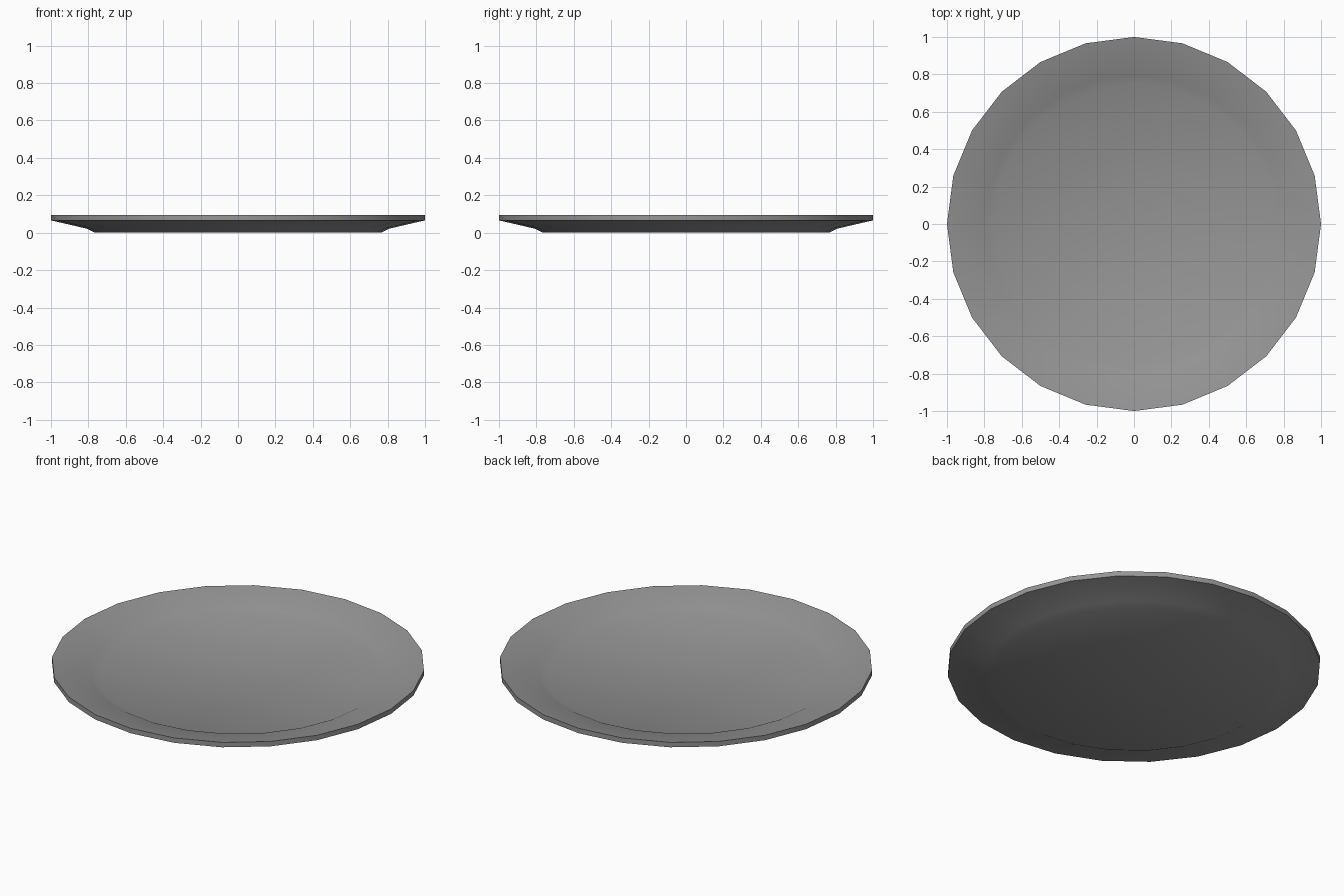
import bpy, bmesh, math

if "Cube" in bpy.data.objects:
    bpy.data.objects.remove(bpy.data.objects["Cube"])

SIDES = 24
# Plate cross-section (radius, height): underside, rim, then inner surface
profile = [(0.765, 0.0), (0.81, 0.022), (1.0, 0.066), (1.0, 0.095),
           (0.795, 0.051), (0.752, 0.030)]

bm = bmesh.new()
rings = [[bm.verts.new((r * math.cos(2 * math.pi * i / SIDES),
                        r * math.sin(2 * math.pi * i / SIDES), z))
          for i in range(SIDES)] for r, z in profile]

# Walls between neighbouring rings
for a, b in zip(rings, rings[1:]):
    for i in range(SIDES):
        j = (i + 1) % SIDES
        bm.faces.new((a[i], a[j], b[j], b[i]))

# Flat underside and flat floor of the plate
bm.faces.new(list(reversed(rings[0])))
bm.faces.new(rings[-1])
bmesh.ops.recalc_face_normals(bm, faces=bm.faces[:])

mesh = bpy.data.meshes.new("plate")
bm.to_mesh(mesh)
bm.free()
plate = bpy.data.objects.new("plate", mesh)
bpy.context.collection.objects.link(plate)

# Dark grey glaze
glaze = bpy.data.materials.new("dark_grey")
glaze.diffuse_color = (0.30, 0.30, 0.30, 1.0)
glaze.use_nodes = True
glaze.node_tree.nodes["Principled BSDF"].inputs["Base Color"].default_value = glaze.diffuse_color
mesh.materials.append(glaze)

# Smooth body with a crisp rim
bpy.context.view_layer.objects.active = plate
plate.select_set(True)
bpy.ops.object.shade_smooth_by_angle(angle=math.radians(40))
